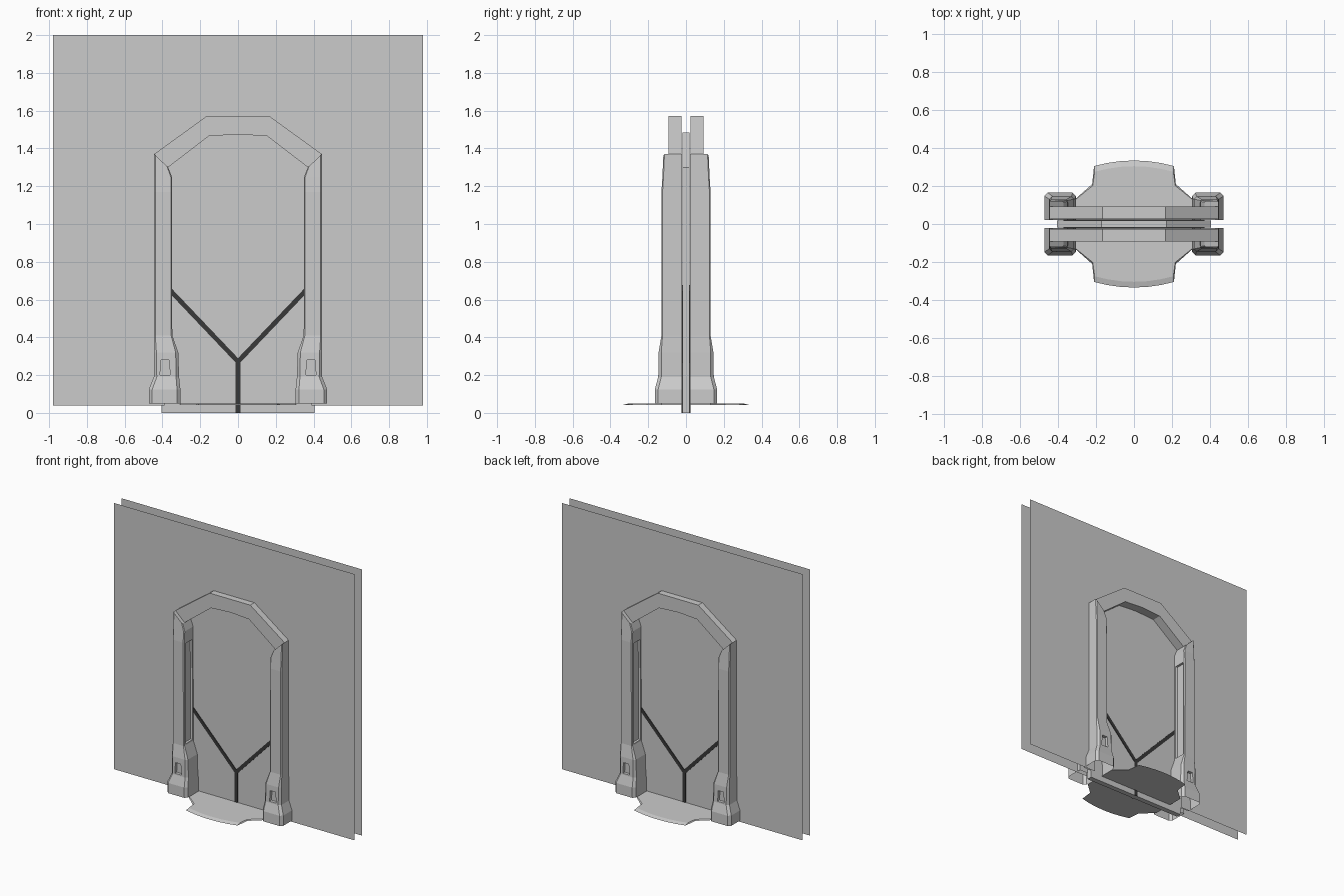
import bpy, bmesh

if "Cube" in bpy.data.objects:
    bpy.data.objects.remove(bpy.data.objects["Cube"])

dark = bpy.data.materials.new("dark_seal")
dark.diffuse_color = (0.04, 0.04, 0.04, 1)
dark.use_nodes = True
dark.node_tree.nodes["Principled BSDF"].inputs["Base Color"].default_value = dark.diffuse_color


def finish(name, bm, mat=None, recalc=True):
    if recalc:
        bmesh.ops.recalc_face_normals(bm, faces=bm.faces)
    me = bpy.data.meshes.new(name)
    bm.to_mesh(me)
    bm.free()
    ob = bpy.data.objects.new(name, me)
    bpy.context.collection.objects.link(ob)
    if mat:
        me.materials.append(mat)
    return ob


def prism(name, outline, y0, y1, mat=None):
    """Extrude an x/z outline along y; a flat sheet if y0 == y1."""
    bm = bmesh.new()
    a = [bm.verts.new((x, y0, z)) for x, z in outline]
    f = bm.faces.new(a)
    if y0 == y1:
        f.normal_update()
        if f.normal.y * y0 < 0:
            f.normal_flip()
        return finish(name, bm, mat, False)
    b = [bm.verts.new((x, y1, z)) for x, z in outline]
    bm.faces.new(b[::-1])
    for i in range(len(a)):
        j = (i + 1) % len(a)
        bm.faces.new((a[i], a[j], b[j], b[i]))
    return finish(name, bm, mat)


def mirror_x(half):
    """Complete a right-half outline with its left half."""
    return half + [(-x, z) for x, z in reversed(half) if x != 0]


# Pillar levels: z, inner x, outer x, depth, corner chamfer
LEVELS = [
    (0.05, 0.305, 0.472, 0.165, 0.018),
    (0.125, 0.305, 0.472, 0.165, 0.018),
    (0.19, 0.312, 0.446, 0.147, 0.016),
    (0.32, 0.316, 0.446, 0.145, 0.014),
    (0.41, 0.348, 0.444, 0.13, 0.006),
    (1.17, 0.35, 0.444, 0.13, 0.006),
    (1.25, 0.35, 0.444, 0.125, 0.006),
    (1.30, 0.37, 0.444, 0.12, 0.006),
]


def pillar(name, sx, sy):
    bm = bmesh.new()
    rings = []
    for k, (z, xi, xo, d, c) in enumerate(LEVELS):
        pts = [(xi, 0.022), (xi, d - c), (xi + c, d),
               (xo - c, d), (xo, d - c), (xo, 0.022)]
        rise = 0.07 if k == len(LEVELS) - 1 else 0      # mitred top
        rings.append([bm.verts.new((x * sx, -y * sy, z + rise * (x - xi) / (xo - xi)))
                      for x, y in pts])
    faces = {}
    for k in range(len(rings) - 1):
        for i in range(6):
            j = (i + 1) % 6
            faces[k, i] = bm.faces.new((rings[k][i], rings[k][j],
                                        rings[k + 1][j], rings[k + 1][i]))
    bm.faces.new(rings[-1])
    bmesh.ops.recalc_face_normals(bm, faces=bm.faces)
    # small trapezoid pocket in the foot
    f = faces[2, 2]
    for push in (0, 0.022):
        bmesh.ops.inset_region(bm, faces=[f], thickness=0.01 if push == 0 else 0.003)
        for v in f.verts:
            top = v.co.z > 0.25
            half = 0.021 if top else 0.027
            side = 1 if abs(v.co.x) > 0.385 else -1
            v.co = (sx * (0.386 + side * half), -sy * (0.146 - push),
                    0.28 if top else 0.2)
    # long recess on the inner side of the shaft
    f = faces[4, 0]
    bmesh.ops.inset_region(bm, faces=[f], thickness=0.016)
    bmesh.ops.inset_region(bm, faces=[f], thickness=0.004, depth=-0.014)
    finish(name, bm, recalc=False)


# Wall outline with the doorway notch
wall = mirror_x([(0.0, 1.52), (0.16, 1.52), (0.39, 1.345), (0.39, 0.04)])
notch_right = [(0.39, 0.04), (0.39, 1.345), (0.16, 1.52)]
wall = ([(-0.98, 0.04), (-0.98, 2.0), (0.98, 2.0), (0.98, 0.04)] + notch_right
        + [(-x, z) for x, z in reversed(notch_right)])

# Header arch outline
arch = [(0.444, 1.37), (0.165, 1.572), (-0.165, 1.572), (-0.444, 1.37),
        (-0.37, 1.30), (-0.155, 1.465), (0, 1.475), (0.155, 1.465), (0.37, 1.30)]

for sy, tag in ((1, "front"), (-1, "back")):
    prism("wall_" + tag, wall, -0.045 * sy, -0.045 * sy)
    prism("arch_" + tag, arch, -0.025 * sy, -0.093 * sy)
    for sx, side in ((1, "right"), (-1, "left")):
        pillar(f"pillar_{tag}_{side}", sx, sy)

# Door slab
prism("door", mirror_x([(0.405, 0.0), (0.405, 1.30), (0.17, 1.485)]), -0.019, 0.019)

# Dark Y-shaped seal between the door leaves
w = 0.013
prism("door_seal", mirror_x([(w, 0.0), (w, 0.267), (0.37, 0.642),
                             (0.37, 0.678), (0.0, 0.29)]), -0.023, 0.023, dark)

# Threshold plate with a sloped rim
quarter = [(0.31, 0.02), (0.31, 0.13), (0.22, 0.21), (0.21, 0.305),
           (0.14, 0.321), (0.07, 0.331), (0.0, 0.334)]
for sy, tag in ((1, "front"), (-1, "back")):
    bm = bmesh.new()
    low, high = [], []
    for x, y in mirror_x(quarter):
        low.append(bm.verts.new((x, -y * sy, 0.042)))
        yi = y if y < 0.2 else y - (0.008 if y < 0.25 else 0.03)
        high.append(bm.verts.new((x * 0.985, -yi * sy, 0.05)))
    bm.faces.new(high)
    bm.faces.new(low[::-1])
    for i in range(len(low)):
        j = (i + 1) % len(low)
        bm.faces.new((low[i], low[j], high[j], high[i]))
    finish("threshold_" + tag, bm)
